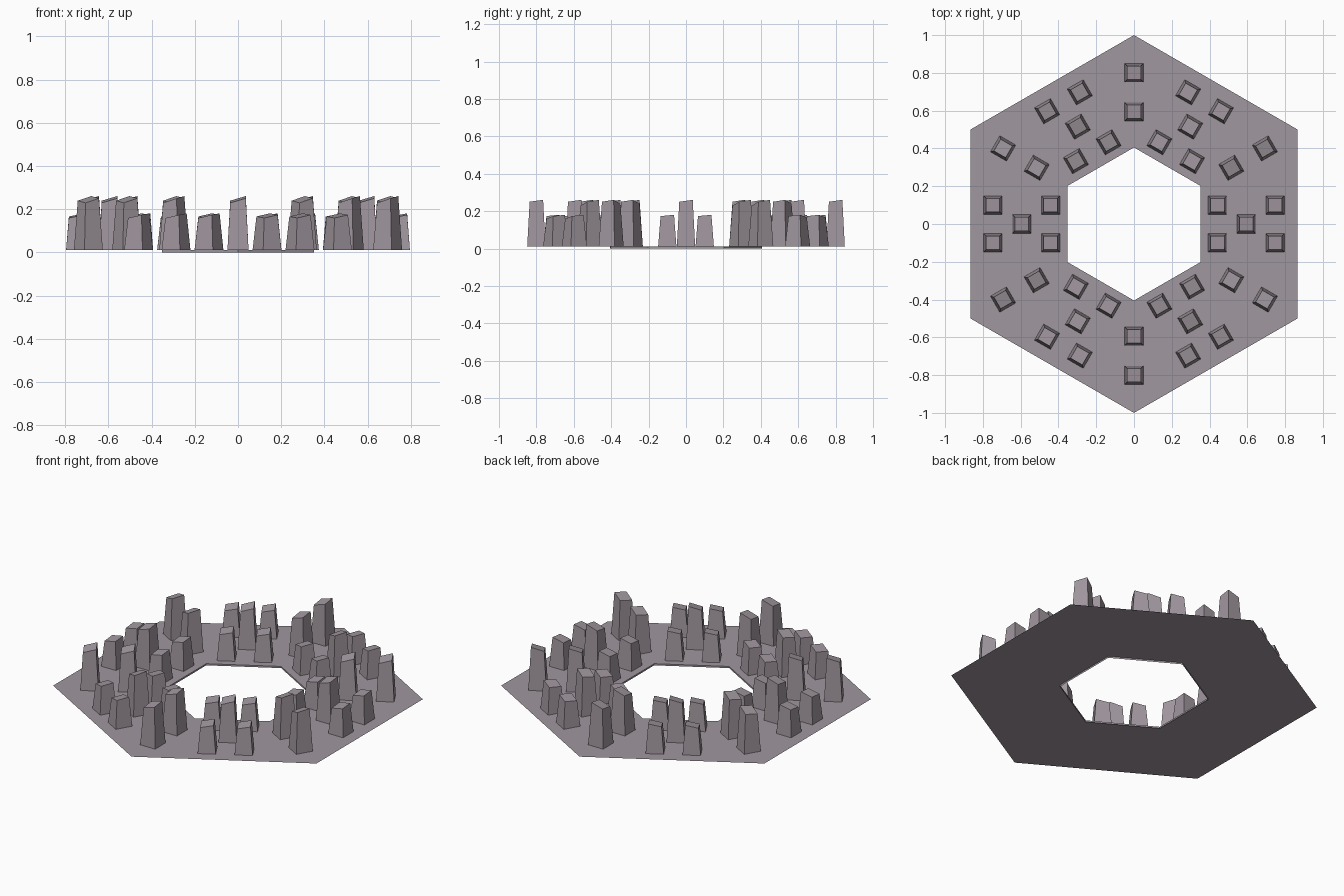
import bpy, bmesh
from math import cos, sin, radians

default = bpy.data.objects.get("Cube")
if default:
    bpy.data.objects.remove(default, do_unlink=True)

PLATE_Z = 0.01

stone = bpy.data.materials.new("mauve grey stone")
stone.use_nodes = True
colour = (0.352, 0.309, 0.342, 1)
stone.diffuse_color = colour
stone.node_tree.nodes["Principled BSDF"].inputs["Base Color"].default_value = colour


def finish(bm, name):
    mesh = bpy.data.meshes.new(name)
    bm.to_mesh(mesh)
    bm.free()
    mesh.materials.append(stone)
    return mesh


def add_object(name, mesh, location=(0, 0, 0), turn=0):
    obj = bpy.data.objects.new(name, mesh)
    obj.location = location
    obj.rotation_euler.z = radians(turn)
    bpy.context.collection.objects.link(obj)
    return obj


def hexagon(bm, radius, z):
    angles = [radians(30 + 60 * i) for i in range(6)]
    return [bm.verts.new((radius * cos(a), radius * sin(a), z)) for a in angles]


# Thin hexagonal ring with a small lip hanging from its inner edge
bm = bmesh.new()
outer = hexagon(bm, 1.0, PLATE_Z)
inner = hexagon(bm, 0.405, PLATE_Z)
lip = hexagon(bm, 0.405, 0)
for i in range(6):
    j = (i + 1) % 6
    bm.faces.new((outer[i], outer[j], inner[j], inner[i]))
    bm.faces.new((inner[i], inner[j], lip[j], lip[i]))
add_object("hexagon_ring", finish(bm, "hexagon_ring"))


# Tapered square pillar with a slanted top
def pillar_mesh(name, height):
    bm = bmesh.new()
    bmesh.ops.create_cube(bm, size=1)
    for v in bm.verts:
        sx, sy = v.co.x * 2, v.co.y * 2
        if v.co.z > 0:
            slant = 0.045 * sx + 0.022 * sy
            v.co = (0.036 * sx, 0.036 * sy, height * (1 + slant))
        else:
            v.co = (0.049 * sx, 0.049 * sy, 0)
    return finish(bm, name)


tall = pillar_mesh("tall_pillar", 0.235)
short = pillar_mesh("short_pillar", 0.16)


def place(name, mesh, radial, side, angle):
    a = radians(angle)
    x = radial * cos(a) - side * sin(a)
    y = radial * sin(a) + side * cos(a)
    # Sides follow the ring while the slants keep roughly one direction
    add_object(name, mesh, (x, y, PLATE_Z), (angle + 45) % 90 - 45)


# Five pillars on each side of the ring, two at each corner
for k in range(6):
    middle, corner = 60 * k, 60 * k + 30
    place("tall_side_pillar", tall, 0.595, 0, middle)
    for radial in (0.442, 0.747):
        for side in (-0.1, 0.1):
            place("short_pillar", short, radial, side, middle)
    for radial in (0.595, 0.8):
        place("tall_corner_pillar", tall, radial, 0, corner)
